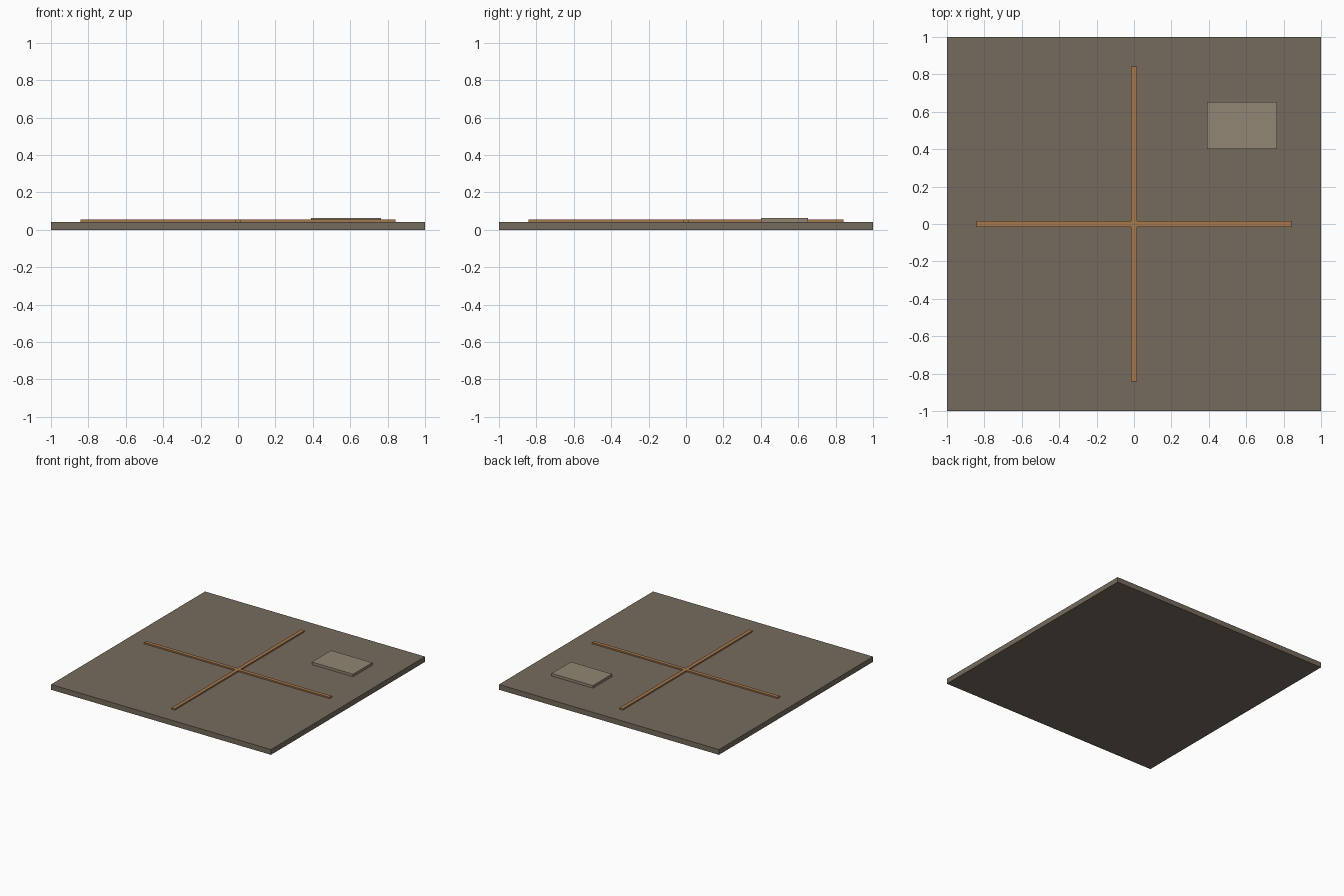
import bpy
import bmesh

if "Cube" in bpy.data.objects:
    bpy.data.objects.remove(bpy.data.objects["Cube"])


def material(name, color):
    mat = bpy.data.materials.new(name)
    mat.diffuse_color = (*color, 1)
    mat.use_nodes = True
    mat.node_tree.nodes["Principled BSDF"].inputs["Base Color"].default_value = mat.diffuse_color
    return mat


def prism(name, outline, z0, z1, mat):
    """Extrude a flat outline from z0 up to z1."""
    bm = bmesh.new()
    face = bm.faces.new([bm.verts.new((x, y, z0)) for x, y in outline])
    top = bmesh.ops.extrude_face_region(bm, geom=[face])["geom"]
    for v in top:
        if isinstance(v, bmesh.types.BMVert):
            v.co.z = z1
    bmesh.ops.recalc_face_normals(bm, faces=bm.faces)
    mesh = bpy.data.meshes.new(name)
    bm.to_mesh(mesh)
    bm.free()
    mesh.materials.append(mat)
    obj = bpy.data.objects.new(name, mesh)
    bpy.context.collection.objects.link(obj)
    return obj


def rect(x0, x1, y0, y1):
    return [(x0, y0), (x1, y0), (x1, y1), (x0, y1)]


# Square floor slab
prism("floor_slab", rect(-1, 1, -1, 1), 0, 0.043,
      material("dark_stone", (0.18, 0.145, 0.11)))

# Crossed inlay strips: one arm's outline turned four times
L, W = 0.842, 0.015
cross = []
x_axis, y_axis = (1, 0), (0, 1)
for _ in range(4):
    for u, v in ((L, -W), (L, W), (W, W)):
        cross.append((u * x_axis[0] + v * y_axis[0], u * x_axis[1] + v * y_axis[1]))
    x_axis, y_axis = y_axis, (-x_axis[0], -x_axis[1])
prism("cross_strips", cross, 0.043, 0.054,
      material("copper", (0.38, 0.19, 0.075)))

# Small raised plate near the back right corner
prism("raised_plate", rect(0.39, 0.765, 0.402, 0.652), 0.043, 0.064,
      material("pale_stone", (0.29, 0.24, 0.175)))
